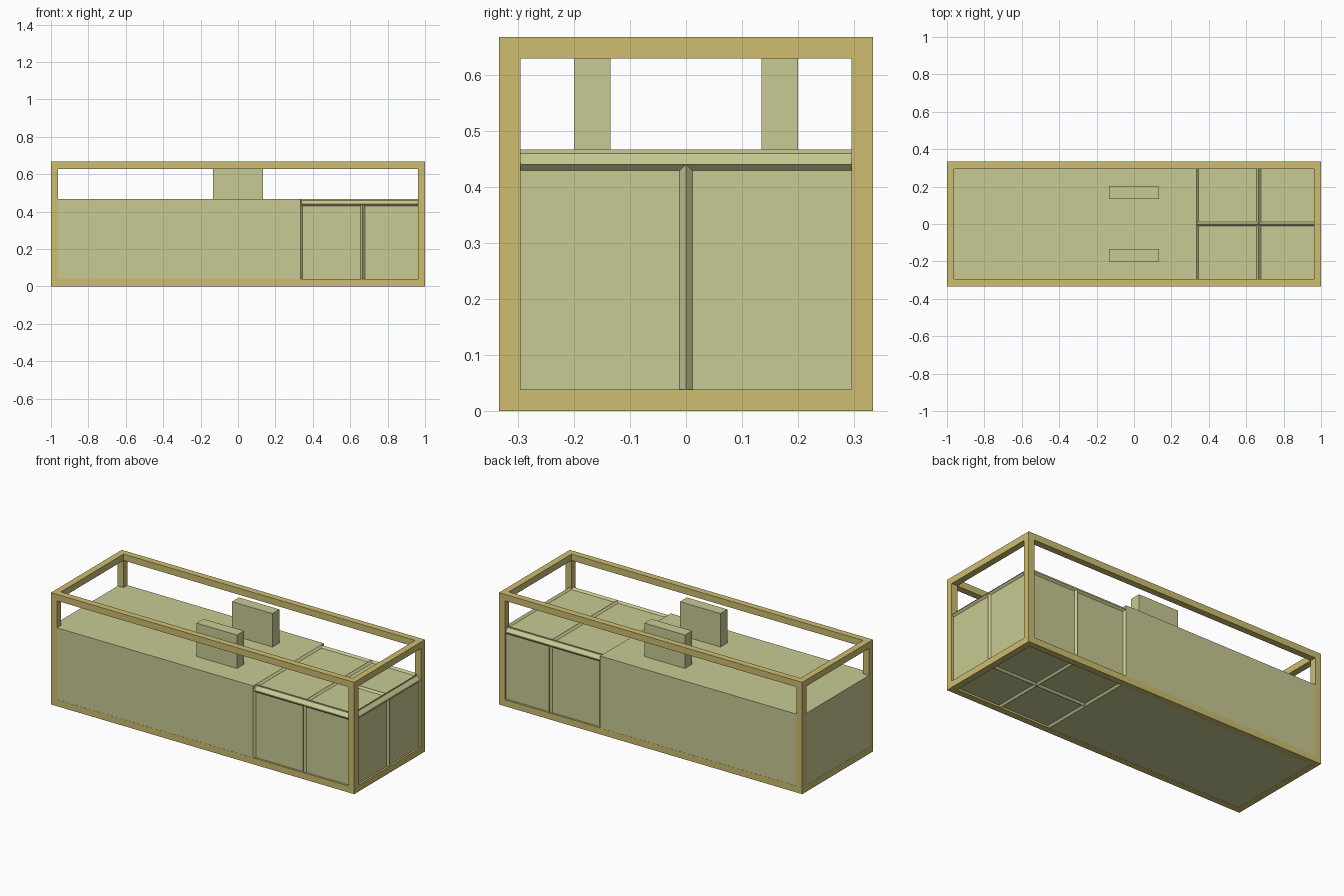
import bpy, bmesh
from mathutils import Vector

if "Cube" in bpy.data.objects:
    bpy.data.objects.remove(bpy.data.objects["Cube"])

W, H, T = 0.3333, 0.6667, 0.0385   # half depth, height, bar thickness
TOP, SPLIT = 0.4667, 0.3333        # tank top, start of the panelled section


def material(name, rgb):
    m = bpy.data.materials.new(name)
    m.diffuse_color = (*rgb, 1)
    m.use_nodes = True
    m.node_tree.nodes["Principled BSDF"].inputs["Base Color"].default_value = m.diffuse_color
    return m


tan = material("frame tan", (0.61, 0.51, 0.16))
olive = material("pale olive", (0.58, 0.59, 0.29))


def finish(name, bm, mat):
    bmesh.ops.recalc_face_normals(bm, faces=bm.faces)
    me = bpy.data.meshes.new(name)
    bm.to_mesh(me)
    bm.free()
    me.materials.append(mat)
    ob = bpy.data.objects.new(name, me)
    bpy.context.collection.objects.link(ob)
    return ob


def add_box(bm, lo, hi):
    lo, hi = Vector(lo), Vector(hi)
    verts = bmesh.ops.create_cube(bm, size=1)["verts"]
    for v in verts:
        v.co = Vector((v.co[i] * (hi[i] - lo[i]) + (lo[i] + hi[i]) / 2 for i in range(3)))


def box(name, lo, hi, mat):
    bm = bmesh.new()
    add_box(bm, lo, hi)
    return finish(name, bm, mat)


# Open frame: posts, long rails and end rails, butted without overlap
bm = bmesh.new()
for sx in (-1, 1):
    for sy in (-1, 1):
        xs, ys = sorted((sx, sx * (1 - T))), sorted((sy * W, sy * (W - T)))
        add_box(bm, (xs[0], ys[0], 0), (xs[1], ys[1], H))
for z in (0, H - T):
    for s in (-1, 1):
        ys, xs = sorted((s * W, s * (W - T))), sorted((s, s * (1 - T)))
        add_box(bm, (-1 + T, ys[0], z), (1 - T, ys[1], z + T))
        add_box(bm, (xs[0], -W + T, z), (xs[1], W - T, z + T))
finish("frame", bm, tan)

# Plain body, a hair inside the frame faces
e = 0.0008
box("main_body", (-1 + e, -W + e, e), (SPLIT, W - e, TOP), olive)

# Two upright blocks on the body
for side, s in (("front", -1), ("back", 1)):
    ys = sorted((s * 0.1345, s * 0.2))
    box(side + "_block", (-0.1333, ys[0], TOP), (0.1333, ys[1], H - e), olive)

# Panelled section: chamfered upper edges, sunken panels with ridges between
bm = bmesh.new()
add_box(bm, (SPLIT, -W, 0), (1, W, TOP))
edges = [ed for ed in bm.edges
         if all(v.co.z > TOP - 0.01 for v in ed.verts)
         and any(v.co.x > 0.9 for v in ed.verts)]
bmesh.ops.bevel(bm, geom=edges, offset=0.0267, segments=1, affect='EDGES')
bm.normal_update()


def is_chamfer(f):
    return max(abs(c) for c in f.normal) < 0.9


for co, no in (((0.6667, 0, 0), (1, 0, 0)), ((0, 0, 0), (0, 1, 0))):
    faces = [f for f in bm.faces if not is_chamfer(f)]
    geom = set(faces)
    for f in faces:
        geom.update(f.edges, f.verts)
    bmesh.ops.bisect_plane(bm, geom=list(geom), dist=1e-5, plane_co=co, plane_no=no)
    bm.normal_update()
hidden = [f for f in bm.faces if f.normal.x < -0.9]
bmesh.ops.delete(bm, geom=hidden, context='FACES')
chamfers = [f for f in bm.faces if is_chamfer(f)]
panels = [f for f in bm.faces if not is_chamfer(f)]
bmesh.ops.inset_individual(bm, faces=panels, thickness=0.0115, depth=-0.0115,
                           use_even_offset=True)
bmesh.ops.inset_individual(bm, faces=chamfers, thickness=0.005, depth=-0.005,
                           use_even_offset=True)
finish("panelled_section", bm, olive)
